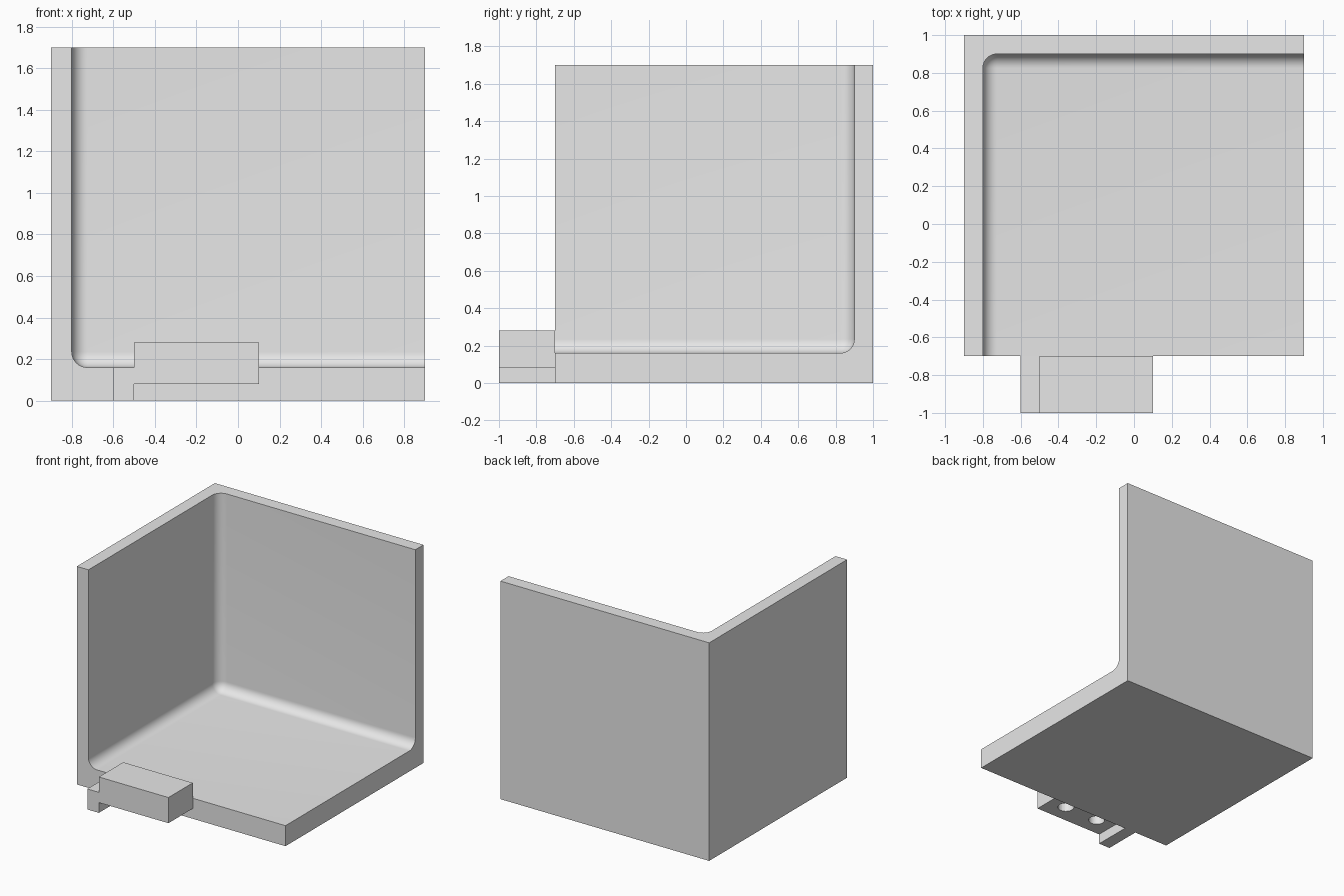
import bpy, bmesh, math

default = bpy.data.objects.get("Cube")
if default:
    bpy.data.objects.remove(default, do_unlink=True)

grey = bpy.data.materials.new("light_grey")
grey.use_nodes = True
COLOUR = (0.8, 0.8, 0.8, 1)
grey.diffuse_color = COLOUR
grey.node_tree.nodes["Principled BSDF"].inputs["Base Color"].default_value = COLOUR


def finish(name, bm):
    """Turn a bmesh into a grey object in the scene."""
    bmesh.ops.recalc_face_normals(bm, faces=bm.faces)
    mesh = bpy.data.meshes.new(name)
    bm.to_mesh(mesh)
    bm.free()
    mesh.materials.append(grey)
    obj = bpy.data.objects.new(name, mesh)
    bpy.context.collection.objects.link(obj)
    return obj


def box(lo, hi):
    """A box spanning two opposite corners."""
    bm = bmesh.new()
    bmesh.ops.create_cube(bm, size=1)
    for v in bm.verts:
        v.co = [a + (b - a) * (c + 0.5) for a, b, c in zip(lo, hi, v.co)]
    return bm


def cut(obj, cutter):
    """Subtract a hidden cutter and apply the result."""
    mod = obj.modifiers.new("cut", 'BOOLEAN')
    mod.operation, mod.solver, mod.object = 'DIFFERENCE', 'EXACT', cutter
    bpy.ops.object.select_all(action='DESELECT')
    bpy.context.view_layer.objects.active = obj
    obj.select_set(True)
    bpy.ops.object.modifier_apply(modifier=mod.name)
    bpy.data.objects.remove(cutter, do_unlink=True)
    bpy.ops.object.shade_smooth_by_angle(angle=math.radians(30))


# Corner shell: a block hollowed by a box whose inner corner is rounded
shell = finish("corner_shell", box((-0.9, -0.7, 0), (0.9, 1, 1.7)))
hollow = box((-0.8, -1, 0.16), (1.2, 0.9, 2))
corner = min(hollow.verts, key=lambda v: v.co.x - v.co.y + v.co.z)
bmesh.ops.bevel(hollow, geom=list(corner.link_edges) + [corner], offset=0.075,
                segments=10, profile=0.5, affect='EDGES')
cut(shell, finish("hollow_cutter", hollow))

# Front clip: stepped profile extruded along y
bm = bmesh.new()
profile = [(-0.6, 0), (-0.5, 0), (-0.5, 0.08), (0.1, 0.08),
           (0.1, 0.28), (-0.5, 0.28), (-0.5, 0.16), (-0.6, 0.16)]
face = bm.faces.new([bm.verts.new((x, -1, z)) for x, z in profile])
side = bmesh.ops.extrude_face_region(bm, geom=[face])
for v in side["geom"]:
    if isinstance(v, bmesh.types.BMVert):
        v.co.y = -0.7
clip = finish("front_clip", bm)

# Two round sockets in the underside of the clip
for x in (-0.35, -0.05):
    drill = bmesh.new()
    bmesh.ops.create_cone(drill, cap_ends=True, segments=32, radius1=0.06,
                          radius2=0.06, depth=0.2)
    bmesh.ops.translate(drill, verts=drill.verts, vec=(x, -0.85, 0.08))
    cut(clip, finish("socket_cutter", drill))
